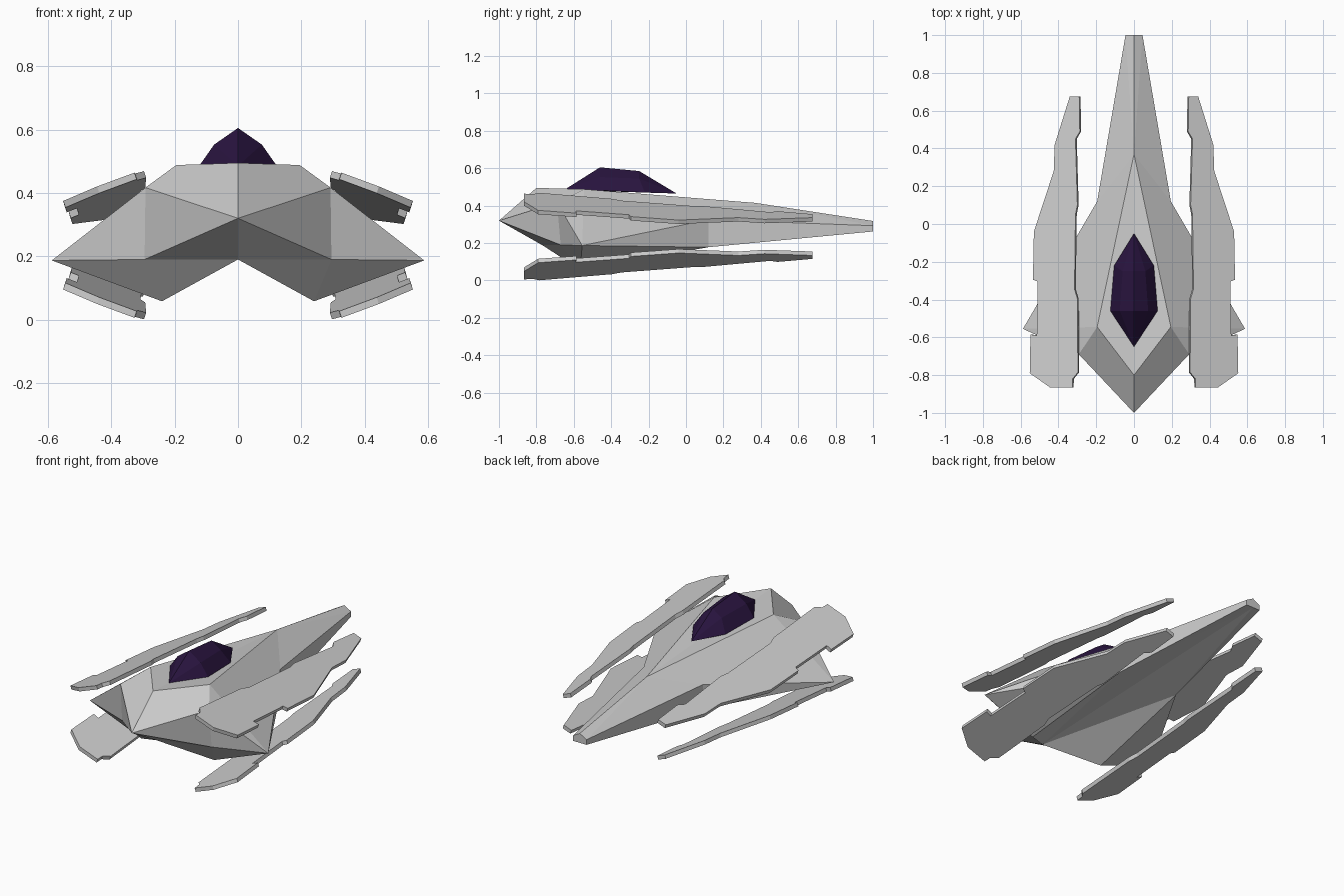
import bpy, bmesh

if "Cube" in bpy.data.objects:
    bpy.data.objects.remove(bpy.data.objects["Cube"])


def make_object(name, bm, mirror=False):
    bmesh.ops.recalc_face_normals(bm, faces=bm.faces)
    mesh = bpy.data.meshes.new(name)
    bm.to_mesh(mesh)
    bm.free()
    obj = bpy.data.objects.new(name, mesh)
    bpy.context.collection.objects.link(obj)
    if mirror:
        mod = obj.modifiers.new("mirror", 'MIRROR')
        mod.use_clip = True
        mod.merge_threshold = 0.0005
    return obj


def faceted(name, points, faces):
    """Half-shell from named points, mirrored across x = 0."""
    bm = bmesh.new()
    v = {k: bm.verts.new(p) for k, p in points.items()}
    for f in faces:
        bm.faces.new([v[k] for k in f.split()])
    return make_object(name, bm, mirror=True)


# Faceted hull with swept side wings and long tail
hull_points = {
    "nose": (0, -1, .32), "brow": (0, -.8, .495), "cheek": (.292, -.69, .417),
    "deck": (.195, -.545, .488), "ridge": (0, .37, .415),
    "up": (.195, .12, .325), "low": (.195, .12, .178),
    "wing": (.588, -.555, .187), "jaw": (.295, -.67, .19),
    "keel": (.24, -.566, .058), "chin": (0, -.77, .19),
    "e0": (0, 1, .318), "e1": (.045, 1, .293), "e2": (.045, 1, .262), "e3": (0, 1, .262),
}
faceted("hull", hull_points, [
    "nose cheek deck brow", "nose jaw cheek", "nose chin jaw",
    "cheek jaw wing", "cheek wing deck", "deck wing up", "up wing low",
    "brow deck ridge", "ridge deck up", "ridge up e1", "ridge e1 e0",
    "up low e2 e1", "chin low e3", "low e2 e3", "chin jaw keel",
    "jaw wing keel", "wing low keel", "keel low chin", "e0 e1 e2 e3",
])

# Dark canopy
canopy = faceted("canopy", {
    "front": (0, -.65, .485), "back": (0, -.05, .465),
    "a0": (.125, -.46, .482), "a1": (.075, -.46, .553), "a2": (0, -.46, .605),
    "b0": (.105, -.22, .47), "b1": (.06, -.25, .545), "b2": (0, -.25, .585),
}, [
    "front a0 a1", "front a1 a2", "a0 b0 b1 a1", "a1 b1 b2 a2",
    "b0 back b1", "b1 back b2", "front back b0 a0",
])
glass = bpy.data.materials.new("canopy_glass")
glass.diffuse_color = (.022, .007, .05, 1)
glass.use_nodes = True
glass.node_tree.nodes["Principled BSDF"].inputs["Base Color"].default_value = glass.diffuse_color
canopy.data.materials.append(glass)

# Four thin notched blades, tilted outward and toward the tail
outline = [
    (.29, .675), (.34, .675), (.42, .42), (.425, .28), (.53, -.04), (.535, -.295),
    (.51, -.305), (.515, -.59), (.548, -.585), (.552, -.79), (.445, -.865),
    (.327, -.865), (.325, -.82), (.297, -.785), (.30, -.395), (.315, -.345),
    (.31, .05), (.30, .10), (.31, .45), (.287, .49),
]
THICK = .021


def blade(name, lower):
    bm = bmesh.new()
    verts = []
    for x, y in outline:
        z = .463 - .37 * (x - .33) - .08 * (y + .865)
        verts.append(bm.verts.new((x, y, z)))
    face = bm.faces.new(verts)
    ext = bmesh.ops.extrude_face_region(bm, geom=[face], use_keep_orig=True)
    moved = [g for g in ext["geom"] if isinstance(g, bmesh.types.BMVert)]
    bmesh.ops.translate(bm, verts=moved, vec=(-.007, 0, -THICK))
    if lower:
        for v in bm.verts:
            v.co.z = .47 - v.co.z
    make_object(name, bm, mirror=True)


blade("upper_blades", False)
blade("lower_blades", True)
